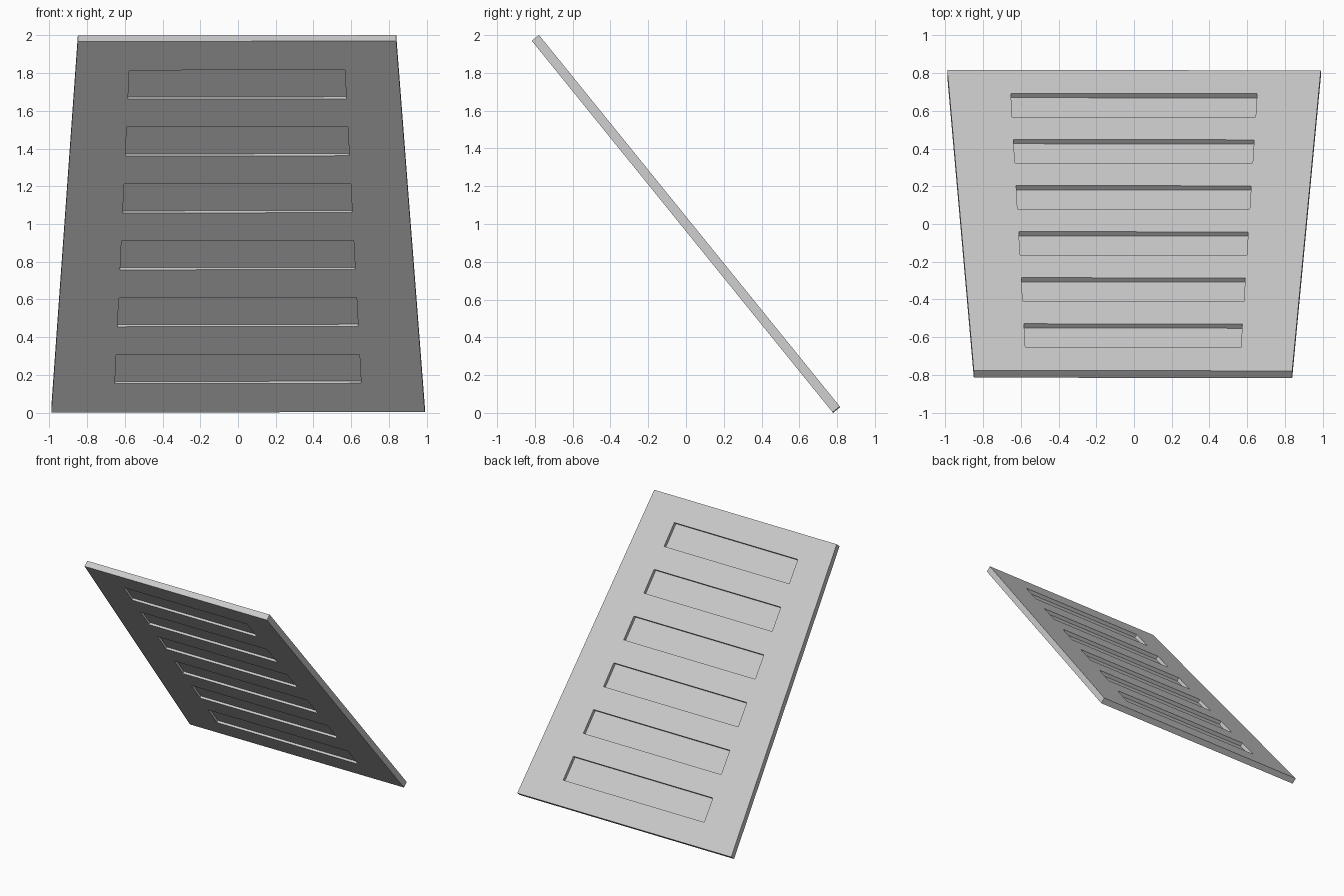
import bpy
import bmesh
import math
from mathutils import Matrix, Vector

cube = bpy.data.objects.get("Cube")
if cube:
    bpy.data.objects.remove(cube, do_unlink=True)

LENGTH, THICK = 2.531, 0.049
SLOTS, FIRST, PITCH, SLOT_H = 6, 0.197, 0.388, 0.197
DEPTH_BACK, DEPTH_FRONT = 0.029, 0.018
LEAN = math.radians(39)

# Plain grey material
grey = bpy.data.materials.new("light_grey")
grey.use_nodes = True
grey.diffuse_color = (0.6, 0.6, 0.6, 1)
grey.node_tree.nodes["Principled BSDF"].inputs["Base Color"].default_value = (0.6, 0.6, 0.6, 1)


def row_points(v):
    """Outer edges and slot ends across the tapered board at height v."""
    outer = 0.99 - 0.146 * v / LENGTH
    inner = 0.66 - 0.038 * v
    return (-outer, -inner, inner, outer)


# Rows at the ends of the board and at both edges of every slot
rows = [0]
for i in range(SLOTS):
    rows += [FIRST + i * PITCH, FIRST + i * PITCH + SLOT_H]
rows.append(LENGTH)

bm = bmesh.new()
sides = {}
slots = {}
for side in (-1, 1):
    grid = [[bm.verts.new((x, side * THICK / 2, v)) for x in row_points(v)] for v in rows]
    sides[side] = grid
    slots[side] = []
    for r in range(len(rows) - 1):
        for c in range(3):
            face = bm.faces.new((grid[r][c], grid[r][c + 1], grid[r + 1][c + 1], grid[r + 1][c]))
            if c == 1 and r % 2 == 1:
                slots[side].append(face)

# Rim joining the two sides
def outline(grid):
    return (grid[0] + [row[-1] for row in grid[1:]]
            + grid[-1][-2::-1] + [row[0] for row in grid[-2:0:-1]])

a, b = outline(sides[-1]), outline(sides[1])
for i in range(len(a)):
    j = (i + 1) % len(a)
    bm.faces.new((a[i], a[j], b[j], b[i]))
bmesh.ops.recalc_face_normals(bm, faces=bm.faces)

# Shallow slots sunk into both sides, leaving a thin web
for side, depth in ((-1, DEPTH_FRONT), (1, DEPTH_BACK)):
    bmesh.ops.inset_individual(bm, faces=slots[side], thickness=0, depth=-depth)

# Lean the board forward, with its slight twist in plane
bm.transform(Matrix.Rotation(LEAN, 4, 'X')
             @ Matrix.Rotation(-0.0022, 4, 'Y')
             @ Matrix.Translation(Vector((0, 0, -LENGTH / 2))))
low = min(v.co.z for v in bm.verts)
bmesh.ops.translate(bm, verts=bm.verts, vec=(-0.0025, 0, -low))

mesh = bpy.data.meshes.new("slotted_board")
bm.to_mesh(mesh)
bm.free()
mesh.materials.append(grey)
board = bpy.data.objects.new("slotted_board", mesh)
bpy.context.scene.collection.objects.link(board)
